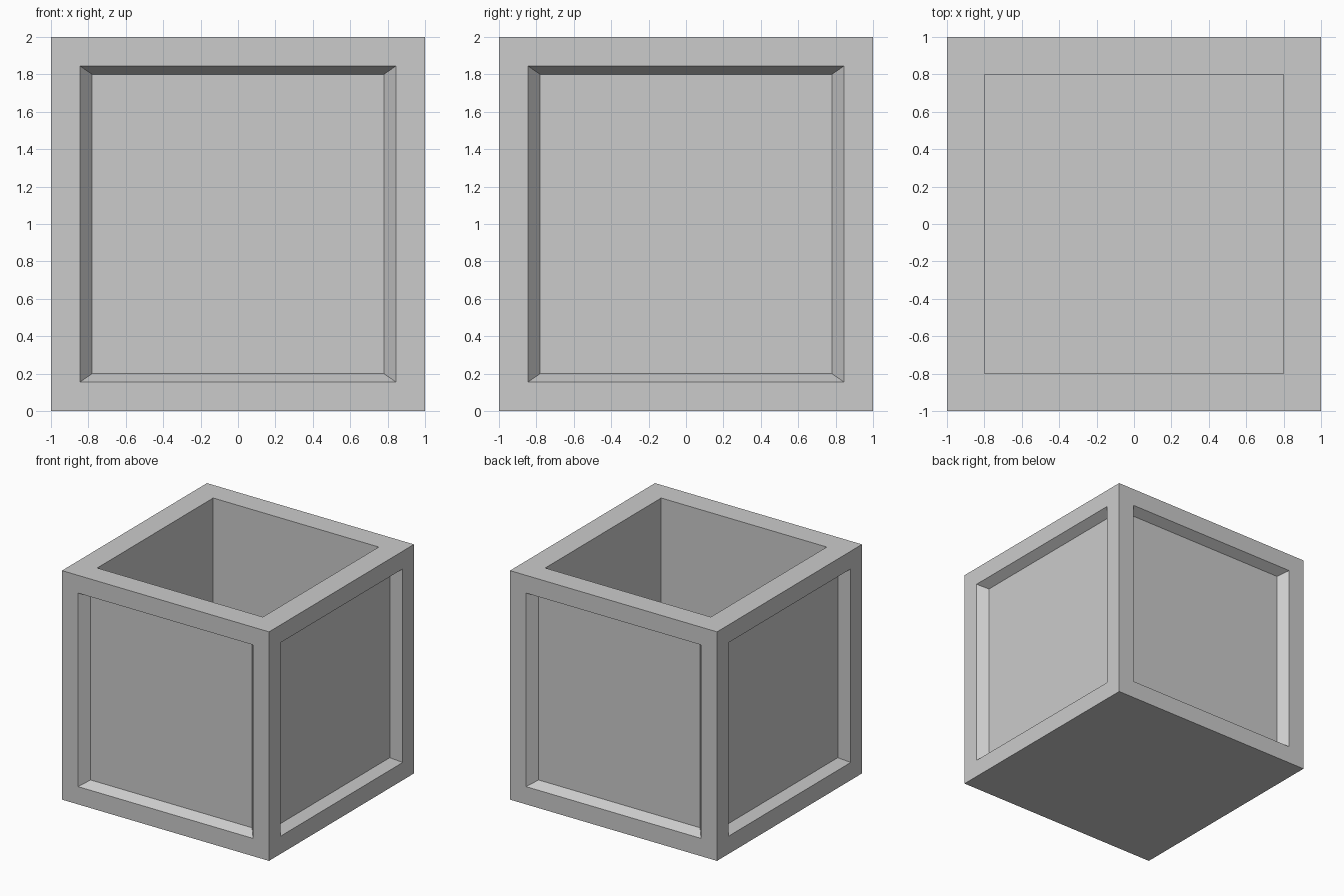
import bpy, bmesh
from mathutils import Matrix, Vector

if "Cube" in bpy.data.objects:
    bpy.data.objects.remove(bpy.data.objects["Cube"])

bm = bmesh.new()
bmesh.ops.create_cube(bm, size=2, matrix=Matrix.Translation((0, 0, 1)))
bm.normal_update()
sides = [f for f in bm.faces if abs(f.normal.z) < 0.5]
top = next(f for f in bm.faces if f.normal.z > 0.5)


def sink(face, border, depth, half_w, half_h):
    """Inset a face, then push it inward to a floor of the given half sizes."""
    n = face.normal.copy()
    bmesh.ops.inset_individual(bm, faces=[face], thickness=border, use_even_offset=True)
    floor = bmesh.ops.extrude_discrete_faces(bm, faces=[face])["faces"][0]
    c = floor.calc_center_median()
    up = Vector((0, 0, 1)) if abs(n.z) < 0.5 else Vector((0, 1, 0))
    side = up.cross(n)
    for v in floor.verts:
        d = v.co - c
        su = 1 if d.dot(side) > 0 else -1
        sv = 1 if d.dot(up) > 0 else -1
        v.co = c + side * su * half_w + up * sv * half_h - n * depth


# Recessed side panels with sloped borders
for f in sides:
    sink(f, 0.155, 0.08, 0.78, 0.8)

# Open cavity from the top
sink(top, 0.2, 1.8, 0.8, 0.8)

bmesh.ops.recalc_face_normals(bm, faces=bm.faces[:])
mesh = bpy.data.meshes.new("open_crate")
bm.to_mesh(mesh)
bm.free()
bpy.context.collection.objects.link(bpy.data.objects.new("open_crate", mesh))
